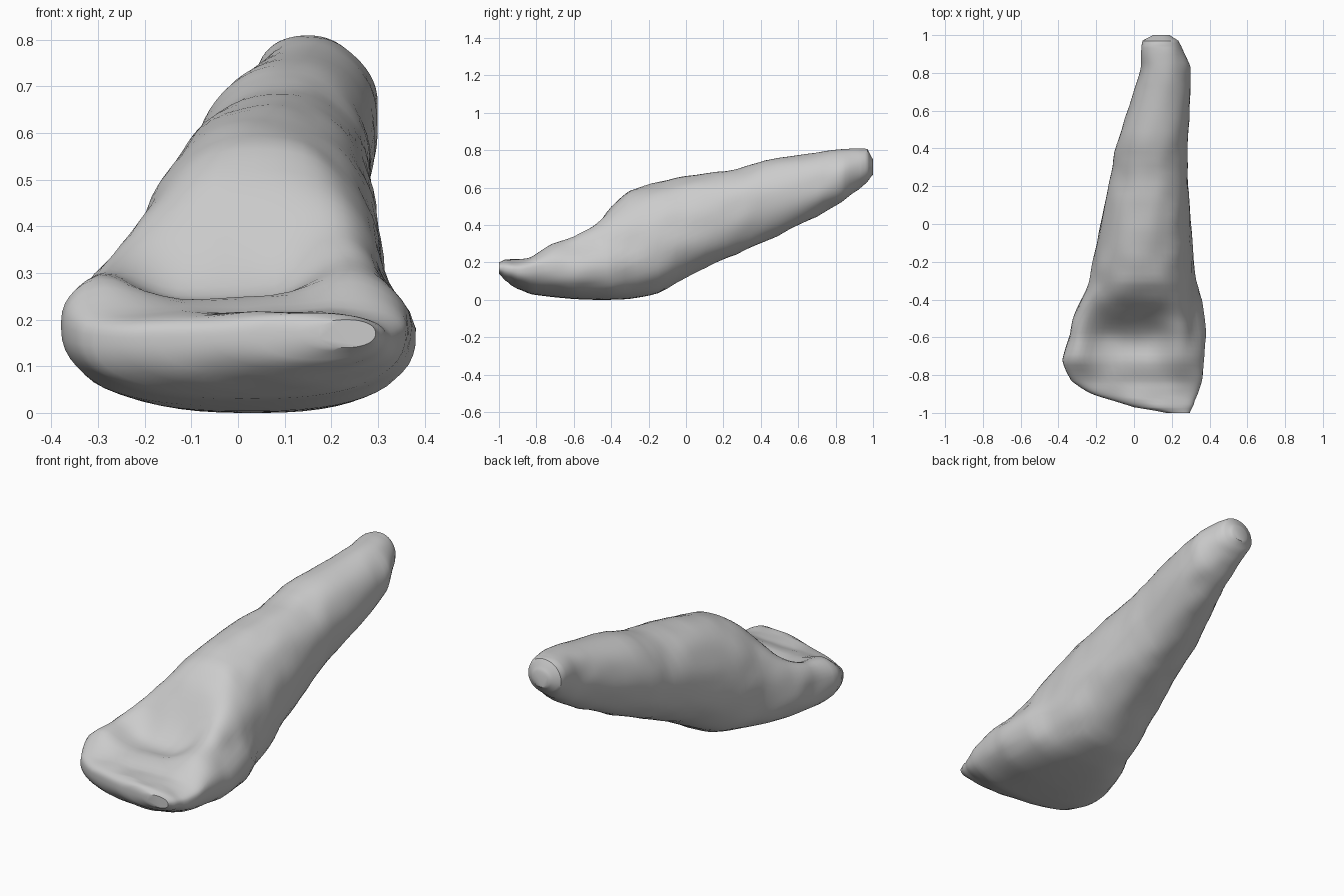
import bpy, bmesh, math
from mathutils import Vector, noise

if "Cube" in bpy.data.objects:
    bpy.data.objects.remove(bpy.data.objects["Cube"])

# Sections along y: y, left x, right x, bottom z, top z, widest z, crown x
SECTIONS = [
    (-1.00, 0.17, 0.295, 0.14, 0.20, 0.17, 0.23),
    (-0.97, 0.00, 0.31, 0.105, 0.215, 0.165, 0.15),
    (-0.90, -0.22, 0.34, 0.06, 0.22, 0.16, 0.06),
    (-0.83, -0.33, 0.36, 0.03, 0.24, 0.17, 0.02),
    (-0.72, -0.38, 0.37, 0.015, 0.33, 0.19, 0.00),
    (-0.60, -0.345, 0.38, 0.004, 0.39, 0.18, 0.02),
    (-0.50, -0.325, 0.37, 0.00, 0.45, 0.19, 0.03),
    (-0.40, -0.28, 0.36, 0.00, 0.53, 0.20, 0.03),
    (-0.30, -0.235, 0.33, 0.005, 0.59, 0.25, 0.04),
    (-0.15, -0.205, 0.315, 0.035, 0.63, 0.31, 0.05),
    (0.05, -0.17, 0.30, 0.145, 0.67, 0.38, 0.08),
    (0.27, -0.12, 0.285, 0.245, 0.695, 0.47, 0.10),
    (0.42, -0.09, 0.283, 0.31, 0.745, 0.53, 0.11),
    (0.70, 0.00, 0.30, 0.445, 0.785, 0.62, 0.14),
    (0.83, 0.035, 0.295, 0.52, 0.805, 0.66, 0.15),
    (0.92, 0.04, 0.255, 0.585, 0.81, 0.70, 0.15),
    (0.97, 0.045, 0.235, 0.63, 0.805, 0.71, 0.145),
    (1.00, 0.10, 0.19, 0.67, 0.75, 0.71, 0.145),
]
RING, STEPS = 56, 4


def bump(v, centre, width, power=2):
    return math.exp(-abs((v - centre) / width) ** power)


def spow(v, p):
    return math.copysign(abs(v) ** p, v)


def blend(i, t):
    """Interpolate neighbouring sections smoothly (limited cubic)."""
    get = lambda k: SECTIONS[min(max(k, 0), len(SECTIONS) - 1)]
    out = []
    for a, b, c, d in zip(get(i - 1), get(i), get(i + 1), get(i + 2)):
        lin = b + (c - b) * t
        cub = 0.5 * (2*b + (c - a)*t + (2*a - 5*b + 4*c - d)*t*t + (3*b - a - 3*c + d)*t**3)
        out.append(0.5 * (lin + cub))
    out[0] = get(i)[0] + (get(i + 1)[0] - get(i)[0]) * t
    return out


def ring_points(section):
    y, xl, xr, zb, zt, zw, xc = section
    foot = bump(y, -0.72, 0.28)
    base = bump(y, -0.50, 0.42, 4)
    dish = 0.135 * bump(y, -0.60, 0.17)
    pts = []
    for k in range(RING):
        a = 2 * math.pi * k / RING
        c, s = math.cos(a), math.sin(a)
        p = 2 / ((2.1 + 0.55 * foot) if s > 0 else (2.1 + 0.55 * base))
        x = xc + spow(c, p) * ((xr - xc) if c > 0 else (xc - xl))
        z = zw + spow(s, p) * ((zt - zw) if s > 0 else (zw - zb))
        # side ledge: body is narrower than the foot on the right
        if c > 0 and z > 0.2:
            x -= 0.05 * bump(y, -0.55, 0.25) * min(1, (z - 0.2) / 0.1) * c
        # hollow on the top of the wide end
        if s > 0:
            z -= dish * bump(x, -0.03, 0.22, 4) * min(1, s * 1.5)
        # gentle lumps
        if z > 0.06 and abs(y) < 0.95:
            n = noise.noise(Vector((x, y, z)) * 9) * 0.008
            x += n * c
            z += n * s
        pts.append((x, y, z))
    return pts


# Tapering body, lofted from the sections
bm = bmesh.new()
rows = [blend(i, j / STEPS) for i in range(len(SECTIONS) - 1) for j in range(STEPS)]
rows.append(SECTIONS[-1])
rings = [[bm.verts.new(p) for p in ring_points(r)] for r in rows]
for r0, r1 in zip(rings, rings[1:]):
    for k in range(RING):
        n = (k + 1) % RING
        bm.faces.new((r0[k], r0[n], r1[n], r1[k]))
# End caps
bm.faces.new(rings[0])
bm.faces.new(rings[-1][::-1])
bmesh.ops.recalc_face_normals(bm, faces=bm.faces)
mesh = bpy.data.meshes.new("tapered_body")
bm.to_mesh(mesh)
bm.free()
body = bpy.data.objects.new("tapered_body", mesh)
bpy.context.collection.objects.link(body)
bpy.context.view_layer.objects.active = body
body.select_set(True)
bpy.ops.object.shade_smooth_by_angle(angle=math.radians(40))
